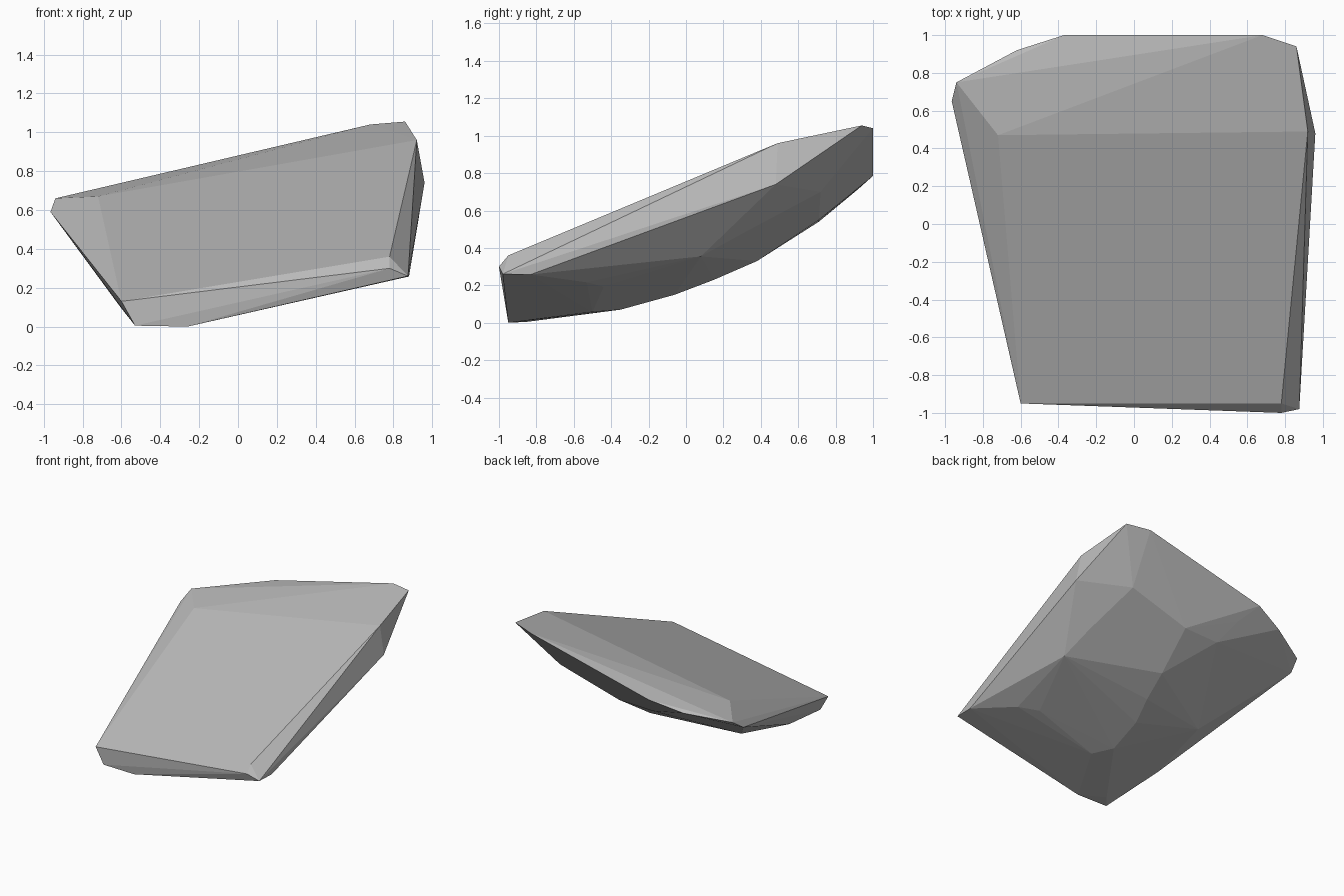
import bpy, bmesh

# Corner points of the chipped stone slab; the convex hull makes the flat facets
top_rim = [
    (-0.965, 0.65, 0.59), (-0.94, 0.75, 0.66), (-0.62, 0.92, 0.714), (-0.37, 1.0, 0.785),
    (0.68, 1.0, 1.04), (0.86, 0.94, 1.055), (0.92, 0.49, 0.96), (-0.72, 0.47, 0.67),
    (0.78, -0.95, 0.36), (-0.60, -0.95, 0.13),
]
lower_rim = [
    (0.96, 0.48, 0.74), (0.875, -0.98, 0.26), (0.88, -0.83, 0.258), (0.78, -1.0, 0.30),
    (-0.53, -0.95, 0.005), (-0.26, -0.95, 0.0), (-0.45, -0.85, 0.005),
]
underside = [
    (-0.01, -0.50, 0.058), (-0.10, -0.35, 0.07), (-0.07, -0.06, 0.15), (0.0, 0.15, 0.23),
    (0.05, 0.38, 0.33), (-0.025, 0.48, 0.395), (0.10, 0.71, 0.55), (-0.20, 0.71, 0.54),
    (-0.27, 0.87, 0.675), (-0.435, 0.50, 0.48), (-0.485, 0.76, 0.635), (0.615, 0.72, 0.70),
    (0.675, 0.52, 0.62), (0.70, 0.32, 0.487), (0.737, 0.08, 0.355), (0.538, -0.44, 0.193),
    (0.673, -0.53, 0.216), (-0.605, -0.45, 0.10), (-0.55, 0.08, 0.21),
]

# Stone slab
bm = bmesh.new()
for p in top_rim + lower_rim + underside:
    bm.verts.new(p)
hull = bmesh.ops.convex_hull(bm, input=bm.verts)
bmesh.ops.delete(bm, geom=[v for v in bm.verts if not v.link_faces], context='VERTS')
bmesh.ops.recalc_face_normals(bm, faces=bm.faces)

mesh = bpy.data.meshes.new("stone_slab")
bm.to_mesh(mesh)
bm.free()
slab = bpy.data.objects.new("stone_slab", mesh)
bpy.context.collection.objects.link(slab)

# Plain grey stone
grey = bpy.data.materials.new("stone grey")
grey.diffuse_color = (0.5, 0.5, 0.5, 1)
mesh.materials.append(grey)
